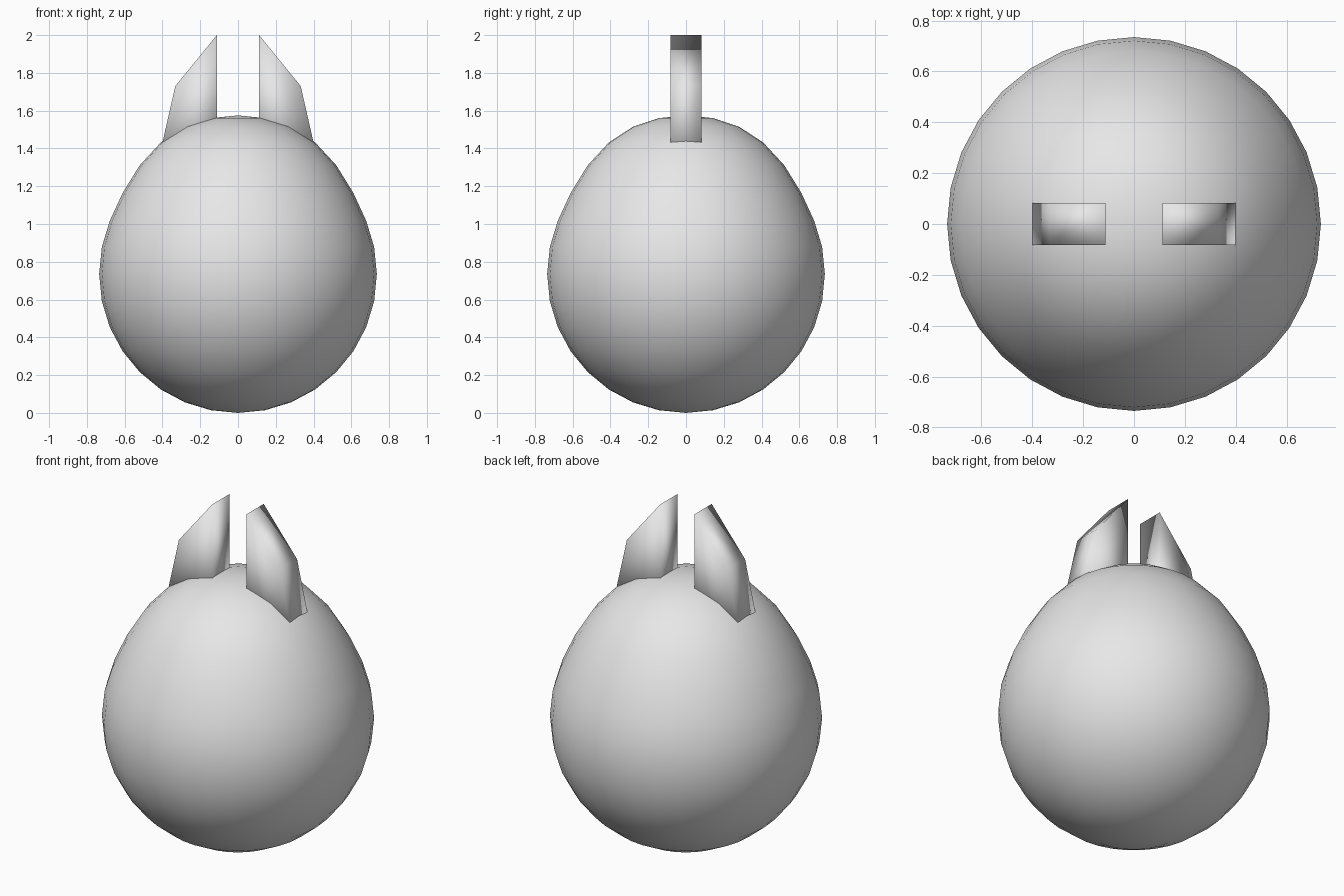
import bpy, bmesh

cube = bpy.data.objects.get("Cube")
if cube:
    bpy.data.objects.remove(cube, do_unlink=True)

# One plain grey for everything
grey = bpy.data.materials.new("plain grey")
grey.use_nodes = True
colour = (0.8, 0.8, 0.8, 1.0)
grey.diffuse_color = colour
grey.node_tree.nodes["Principled BSDF"].inputs["Base Color"].default_value = colour

RADIUS = 0.735
CROWN_LIFT = 0.105


def finish(name, bm):
    """Turn a bmesh into a smooth-shaded object."""
    bmesh.ops.recalc_face_normals(bm, faces=bm.faces)
    for face in bm.faces:
        face.smooth = True
    mesh = bpy.data.meshes.new(name)
    bm.to_mesh(mesh)
    bm.free()
    mesh.materials.append(grey)
    obj = bpy.data.objects.new(name, mesh)
    bpy.context.collection.objects.link(obj)
    return obj


# Body: a sphere whose crown is pulled up with a soft falloff
bm = bmesh.new()
bmesh.ops.create_uvsphere(bm, u_segments=32, v_segments=16, radius=RADIUS)
for v in bm.verts:
    t = min(1.0, max(0.0, (v.co.z / RADIUS - 0.38) / 0.62))
    v.co.z += RADIUS + CROWN_LIFT * t * t * (3 - 2 * t)
finish("body", bm)

# Ears: a slanted profile extruded front to back, one on each side
EAR_PROFILE = [(0.112, 1.37), (0.414, 1.37), (0.332, 1.73), (0.112, 2.0)]
EAR_HALF_DEPTH = 0.082

for name, side in (("left_ear", 1), ("right_ear", -1)):
    bm = bmesh.new()
    front = bm.faces.new([bm.verts.new((side * x, -EAR_HALF_DEPTH, z)) for x, z in EAR_PROFILE])
    extruded = bmesh.ops.extrude_face_region(bm, geom=[front], use_keep_orig=True)
    back = [g for g in extruded["geom"] if isinstance(g, bmesh.types.BMVert)]
    bmesh.ops.translate(bm, verts=back, vec=(0, 2 * EAR_HALF_DEPTH, 0))
    finish(name, bm)
